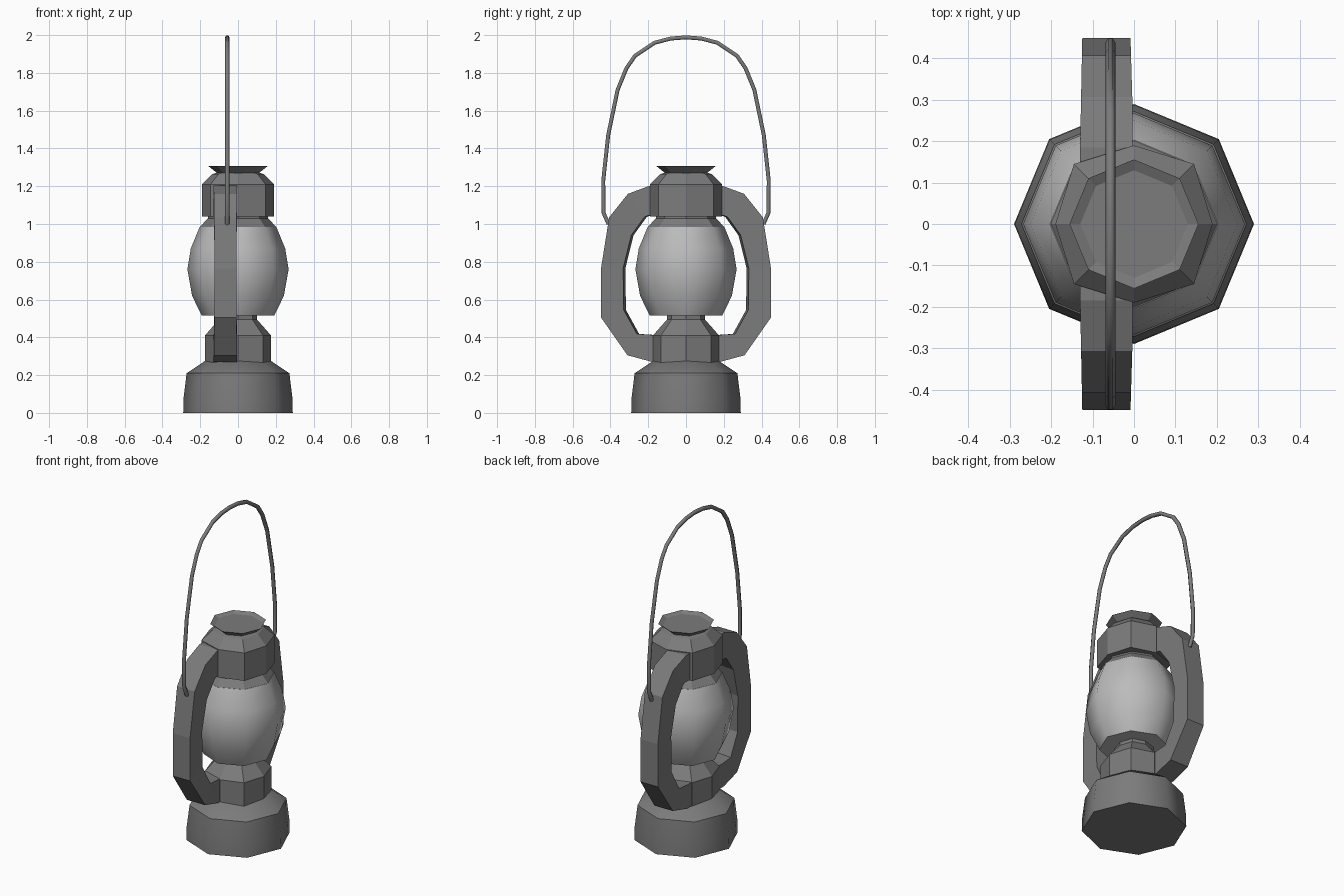
import bpy, bmesh, math

if "Cube" in bpy.data.objects:
    bpy.data.objects.remove(bpy.data.objects["Cube"])


def material(name, v):
    m = bpy.data.materials.new(name)
    m.diffuse_color = (v, v, v, 1)
    m.use_nodes = True
    m.node_tree.nodes["Principled BSDF"].inputs["Base Color"].default_value = m.diffuse_color
    return m


METAL = material("metal", 0.2)
GLASS = material("glass", 0.5)


def finish(name, bm, mat, angle):
    bmesh.ops.recalc_face_normals(bm, faces=bm.faces)
    me = bpy.data.meshes.new(name)
    bm.to_mesh(me)
    bm.free()
    me.materials.append(mat)
    ob = bpy.data.objects.new(name, me)
    bpy.context.collection.objects.link(ob)
    if angle:
        bpy.ops.object.select_all(action='DESELECT')
        ob.select_set(True)
        bpy.context.view_layer.objects.active = ob
        bpy.ops.object.shade_smooth_by_angle(angle=math.radians(angle))
    return ob


def loft(bm, rings):
    """Skin a list of vertex rings and close both ends."""
    for a, b in zip(rings, rings[1:]):
        n = len(a)
        for i in range(n):
            bm.faces.new((a[i], a[(i + 1) % n], b[(i + 1) % n], b[i]))
    bm.faces.new(rings[0])
    bm.faces.new(rings[-1])


def octagon_lathe(name, profile, mat=METAL, diag=1.0, angle=0):
    """Eight-sided turned body; diag scales the diagonal corners."""
    bm = bmesh.new()
    rings = []
    for r, z in profile:
        ring = []
        for i in range(8):
            a, k = i * math.pi / 4, r * (diag if i % 2 else 1)
            ring.append(bm.verts.new((k * math.cos(a), k * math.sin(a), z)))
        rings.append(ring)
    loft(bm, rings)
    return finish(name, bm, mat, angle)


# Fuel tank, burner collar, glass globe, chimney cap
octagon_lathe("fuel_tank", [(.29, 0), (.288, .08), (.272, .21), (.175, .275)], angle=46)
octagon_lathe("burner_collar", [(.175, .26), (.175, .41), (.1, .495), (.1, .53)], diag=1.07)
octagon_lathe("glass_globe", [(.192, .515), (.243, .62), (.268, .76), (.25, .87), (.203, .985)],
              GLASS, angle=46)
octagon_lathe("globe_ring", [(.203, .983), (.16, 1.03), (.16, 1.06)])
octagon_lathe("chimney_cap", [(.19, 1.04), (.19, 1.21), (.135, 1.265), (.108, 1.272)], diag=1.08)
octagon_lathe("chimney_rim", [(.105, 1.265), (.156, 1.306), (.13, 1.294)])

# Side frame arms: (outer y, outer z, inner y, inner z), swept from cap to collar
sections = [(.12, 1.205, .12, 1.045), (.185, 1.205, .2, 1.045), (.307, 1.16, .22, 1.037),
            (.407, 1.035, .29, .94), (.45, .765, .333, .765), (.45, .505, .33, .545),
            (.31, .305, .26, .418), (.18, .27, .18, .413), (.1, .27, .1, .413)]
for side, label in ((1, "back"), (-1, "front")):
    bm = bmesh.new()
    rings = []
    for oy, oz, iy, iz in sections:
        x0, x1 = -.125 - .02 * (.45 - oy), -.004 - .03 * max(0, oy - .3)
        rings.append([bm.verts.new(p) for p in (
            (x0, side * oy, oz), (x1, side * oy, oz),
            (x1, side * iy, iz), (x0, side * (iy - .012), iz))])
    loft(bm, rings)
    finish("frame_arm_" + label, bm, METAL, 0)

# Wire carrying handle
half = [(.41, 1.0), (.437, 1.06), (.438, 1.23), (.412, 1.47), (.362, 1.71),
        (.315, 1.825), (.27, 1.89), (.165, 1.96), (.08, 1.982)]
path = half + [(0, 1.988)] + [(-y, z) for y, z in reversed(half)]
cu = bpy.data.curves.new("handle", 'CURVE')
cu.dimensions = '3D'
cu.bevel_depth = .012
cu.bevel_resolution = 1
cu.use_fill_caps = True
sp = cu.splines.new('POLY')
sp.points.add(len(path) - 1)
for p, (y, z) in zip(sp.points, path):
    p.co = (-.057, y, z, 1)
cu.materials.append(METAL)
bpy.context.collection.objects.link(bpy.data.objects.new("handle", cu))
